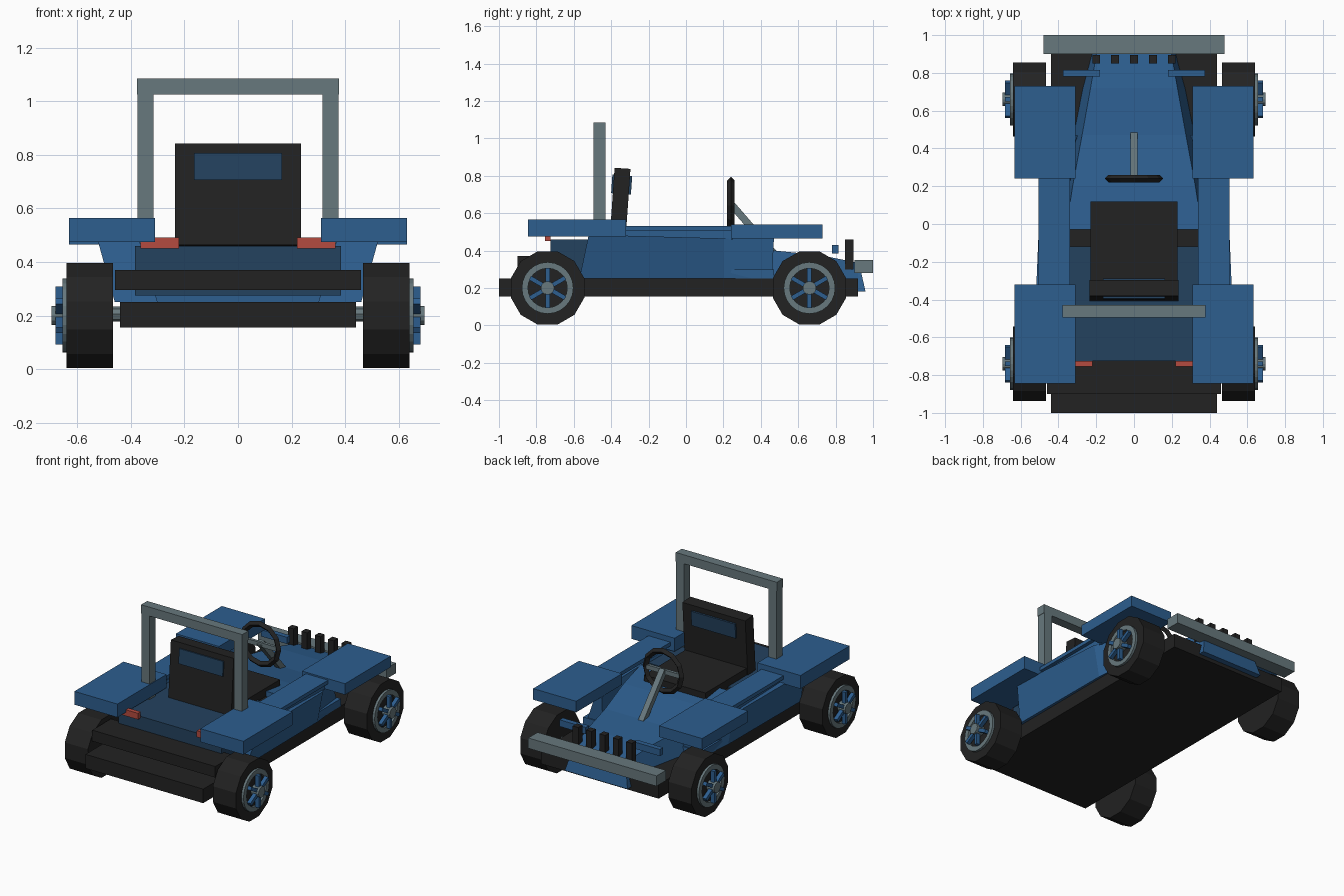
import bpy, bmesh, math
from mathutils import Matrix, Vector

if "Cube" in bpy.data.objects:
    bpy.data.objects.remove(bpy.data.objects["Cube"])


def material(name, rgb):
    m = bpy.data.materials.new(name)
    m.diffuse_color = (*rgb, 1)
    m.use_nodes = True
    m.node_tree.nodes["Principled BSDF"].inputs["Base Color"].default_value = m.diffuse_color
    return m


BLUE = material("blue paint", (0.026, 0.112, 0.275))
NAVY = material("dark blue", (0.017, 0.054, 0.114))
BLACK = material("black rubber", (0.016, 0.016, 0.016))
GREY = material("grey metal", (0.136, 0.188, 0.205))
RED = material("red light", (0.46, 0.07, 0.05))


def finish(name, bm, mat):
    bmesh.ops.recalc_face_normals(bm, faces=bm.faces)
    me = bpy.data.meshes.new(name)
    bm.to_mesh(me)
    bm.free()
    me.materials.append(mat)
    ob = bpy.data.objects.new(name, me)
    bpy.context.collection.objects.link(ob)
    return ob


def box(name, x, y, z, mat, rot=None):
    """Box from (min, max) ranges, optionally turned about its centre."""
    bm = bmesh.new()
    size = [b - a for a, b in (x, y, z)]
    mid = Vector([(a + b) / 2 for a, b in (x, y, z)])
    m = Matrix.Translation(mid) @ (rot or Matrix()) @ Matrix.Diagonal((*size, 1))
    bmesh.ops.create_cube(bm, size=1, matrix=m)
    return finish(name, bm, mat)


def pair(name, x, y, z, mat):
    box(name + "_right", x, y, z, mat)
    box(name + "_left", (-x[1], -x[0]), y, z, mat)


def loft(name, sections, mat):
    """Skin a row of closed sections and cap both ends."""
    bm = bmesh.new()
    rings = [[bm.verts.new(p) for p in s] for s in sections]
    for a, b in zip(rings, rings[1:]):
        for i in range(len(a)):
            j = (i + 1) % len(a)
            bm.faces.new((a[i], a[j], b[j], b[i]))
    bm.faces.new(rings[0])
    bm.faces.new(rings[-1])
    return finish(name, bm, mat)


def lathe(name, profile, sides, center, mat, axis="X", phase=0.0):
    """Revolve a closed (offset, radius) profile about the x or y axis."""
    sections = []
    for k in range(sides):
        a = phase + 2 * math.pi * k / sides
        c, s = math.cos(a), math.sin(a)
        sections.append([Vector((o, r * s, r * c) if axis == "X" else (r * s, o, r * c))
                         + Vector(center) for o, r in profile])
    bm = bmesh.new()
    rings = [[bm.verts.new(p) for p in s] for s in sections]
    n = len(profile)
    for k in range(sides):
        a, b = rings[k], rings[(k + 1) % sides]
        for i in range(n):
            j = (i + 1) % n
            bm.faces.new((a[i], a[j], b[j], b[i]))
    bmesh.ops.remove_doubles(bm, verts=bm.verts, dist=1e-5)
    return finish(name, bm, mat)


def disc(name, x0, x1, r, sides, y, z, mat, phase=0.0):
    return lathe(name, [(x0, 0), (x0, r), (x1, r), (x1, 0)], sides, (0, y, z), mat, phase=phase)


# chassis, bumpers and rear tub
box("chassis_floor", (-.44, .44), (-1, .92), (.155, .25), BLACK)
box("rear_bumper", (-.46, .46), (-.9, -.7), (.295, .37), BLACK)
box("front_bumper", (-.48, .48), (.9, 1), (.28, .35), GREY)
box("rear_tub", (-.385, .385), (-.725, -.12), (.275, .46), NAVY)
box("body_floor", (-.44, .44), (-.55, .47), (.25, .30), BLUE)
box("footwell", (-.36, .36), (-.12, -.03), (.25, .45), BLACK)

# tapering bonnet: y, top half width, bottom half width, top height, bottom height
hood = [(-.03, .36, .40, .485, .25), (.2, .325, .37, .455, .25), (.47, .275, .32, .40, .25),
        (.72, .23, .27, .375, .25), (.92, .195, .235, .335, .18)]
loft("bonnet", [[(-wb, y, zb), (-wt, y, zt), (wt, y, zt), (wb, y, zb)]
                for y, wt, wb, zt, zb in hood], BLUE)
loft("nose", [[(-.235, .92, .18), (-.195, .92, .335), (.195, .92, .335), (.235, .92, .18)],
              [(-.235, .96, .18), (-.195, .925, .335), (.195, .925, .335), (.235, .96, .18)]], BLUE)

# side pods: y bottom, y top, bottom outer x, top outer x, top height
pod = [(-.57, -.52, .46, .525, .485), (.2, .2, .455, .495, .465), (.46, .47, .43, .35, .465)]
for s, side in ((1, "right"), (-1, "left")):
    loft("side_pod_" + side,
         [[(s * .30, yb, .25), (s * xb, yb, .25), (s * xt, yt, zt), (s * (.37 if yb < .3 else .3), yt, zt)]
          for yb, yt, xb, xt, zt in pod], BLUE)
pair("side_rail", (.34, .505), (-.33, .25), (.505, .53), BLUE)
pair("side_rail_support", (.39, .48), (-.32, .25), (.46, .51), BLUE)

# mudguards
pair("rear_mudguard", (.31, .632), (-.845, -.32), (.475, .565), BLUE)
pair("front_mudguard", (.31, .632), (.24, .73), (.465, .54), BLUE)

# lights and grille posts
pair("tail_light", (.22, .365), (-.755, -.725), (.45, .492), RED)
pair("headlight_arm", (.18, .375), (.78, .815), (.385, .43), BLUE)
for i in range(5):
    x = -.2 + .1 * i
    box(f"grille_post_{i + 1}", (x - .021, x + .021), (.85, .895), (.3, .46), BLACK)

# seat
box("seat_cushion", (-.23, .23), (-.36, .12), (.44, .507), BLACK)
lean = Matrix.Rotation(math.radians(-4), 4, "X")
box("seat_back", (-.235, .235), (-.395, -.31), (.46, .84), BLACK, lean)
box("seat_panel", (-.165, .165), (-.397, -.291), (.703, .803), NAVY, lean)

# roll bar
pair("roll_bar_post", (.315, .375), (-.495, -.43), (.46, 1.03), GREY)
box("roll_bar_top", (-.378, .378), (-.495, -.43), (1.025, 1.085), GREY)

# steering wheel, spoke bar and column
lathe("steering_wheel", [(-.02, .135), (0, .115), (.02, .135), (0, .155)], 12,
      (0, .24, .64), BLACK, axis="Y")
box("steering_spokes", (-.13, .13), (.23, .25), (.625, .655), GREY)
p, q = Vector((0, .24, .65)), Vector((0, .47, .385))
tilt = (q - p).to_track_quat("Z", "Y").to_matrix().to_4x4()
c, h = (p + q) / 2, (q - p).length / 2
box("steering_column", (-.019, .019), (c.y - .019, c.y + .019), (c.z - h, c.z + h), GREY, tilt)

# wheels and axles
for y, end in ((-.74, "rear"), (.66, "front")):
    disc(end + "_axle", -.55, .55, .028, 8, y, .205, GREY)
    for s, side in ((1, "right"), (-1, "left")):
        n = f"{end}_{side}_wheel"
        disc(n + "_tire", s * .467, s * .64, .203, 12, y, .2, BLACK, math.pi / 12)
        lathe(n + "_rim", [(s * .62, .138), (s * .656, .138), (s * .656, .105), (s * .62, .105)],
              24, (0, y, .2), GREY)
        xs = sorted((s * .655, s * .682))
        for k in range(3):
            turn = Matrix.Rotation(k * math.pi / 3, 4, "X")
            box(f"{n}_spoke_{k + 1}", xs, (y - .012, y + .012), (.092, .308), BLUE, turn)
        disc(n + "_hub", s * .63, s * .697, .036, 12, y, .2, GREY)
